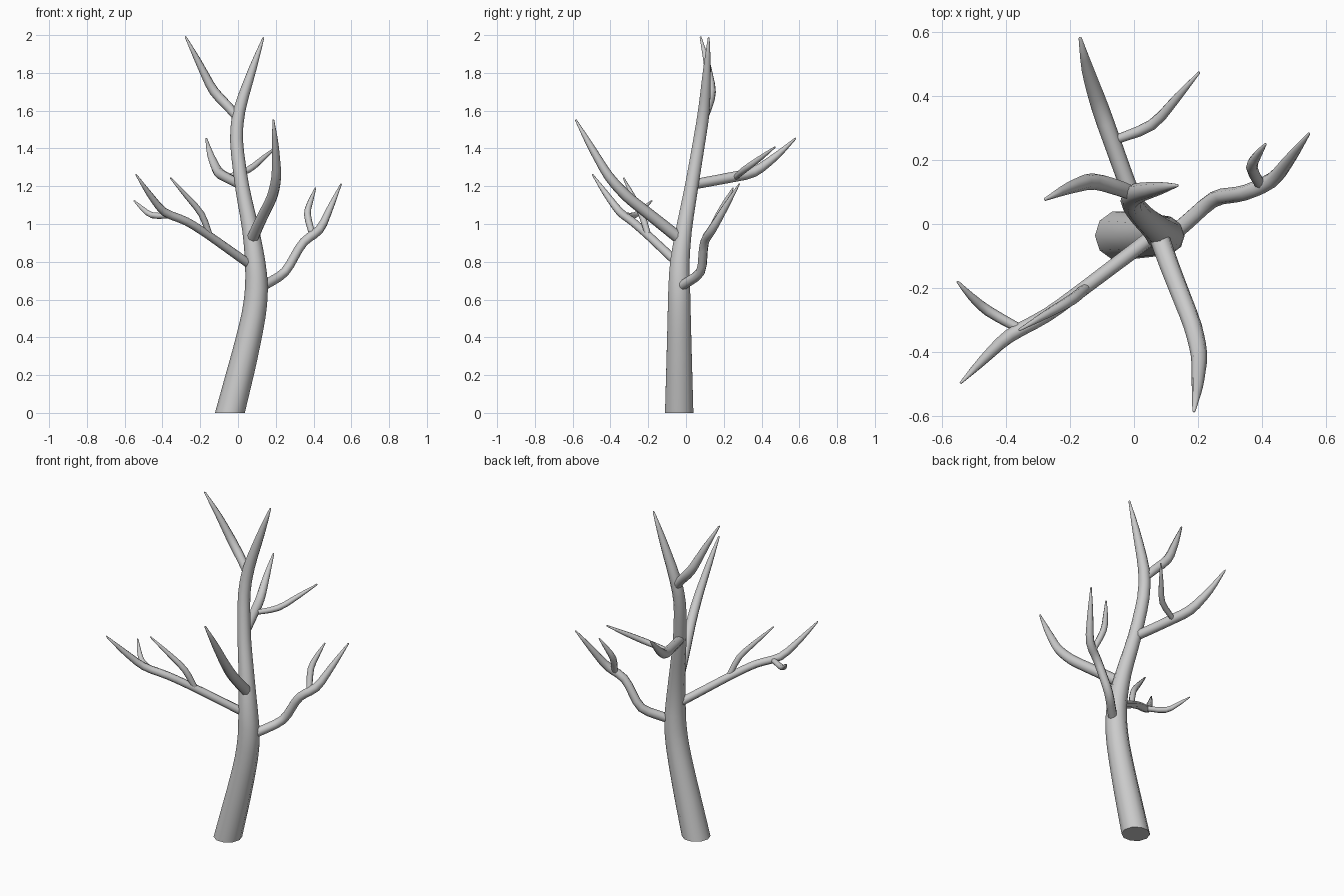
import bpy, bmesh, math
from mathutils import Vector


def round_corners(pts, cut):
    """Replace every inner point by three points so bends are soft."""
    out = [pts[0]]
    for a, b, c in zip(pts, pts[1:], pts[2:]):
        ta = min(0.4, cut / (a - b).xyz.length)
        tc = min(0.4, cut / (c - b).xyz.length)
        p, q = b.lerp(a, ta), b.lerp(c, tc)
        out += [p, (p + q) * 0.25 + b * 0.5, q]
    return out + [pts[-1]]


def limb(name, points, sides=8, cut=0.05, flat_base=False):
    """Tapered tube through (x, y, z, radius) points, with a pointed tip."""
    pts = round_corners([Vector(p) for p in points], cut)
    pos = [p.xyz for p in pts]
    bm = bmesh.new()
    rings, side = [], None
    for i, p in enumerate(pos):
        t = (pos[min(i + 1, len(pos) - 1)] - pos[max(i - 1, 0)]).normalized()
        if i == 0 and flat_base:
            t = Vector((0, 0, 1))
        if side is None:
            side = Vector((1, 0, 0)) if abs(t.x) < 0.8 else Vector((0, 1, 0))
        side = (side - t * side.dot(t)).normalized()
        up = t.cross(side)
        ring = []
        for k in range(sides):
            a = math.tau * k / sides
            ring.append(bm.verts.new(p + (side * math.cos(a) + up * math.sin(a)) * pts[i].w))
        rings.append(ring)
    for r0, r1 in zip(rings, rings[1:]):
        for k in range(sides):
            n = (k + 1) % sides
            bm.faces.new((r0[k], r0[n], r1[n], r1[k]))
    bm.faces.new(rings[0][::-1])
    tip = bm.verts.new(pos[-1] + (pos[-1] - pos[-2]).normalized() * pts[-1].w)
    for k in range(sides):
        bm.faces.new((rings[-1][k], rings[-1][(k + 1) % sides], tip))
    for f in bm.faces:
        f.smooth = len(f.verts) <= 4
    mesh = bpy.data.meshes.new(name)
    bm.to_mesh(mesh)
    bm.free()
    ob = bpy.data.objects.new(name, mesh)
    bpy.context.collection.objects.link(ob)
    return ob


# Trunk, leaning right and then back up to the right-hand top
limb("trunk", [(-.043, -.036, 0, .079), (.035, -.036, .3, .070), (.085, -.036, .52, .064),
               (.1, -.036, .66, .061), (.092, -.034, .8, .054), (.068, -.012, .97, .044),
               (.02, .03, 1.2, .037), (-.012, .072, 1.45, .034), (.003, .096, 1.6, .033),
               (.08, .112, 1.83, .021), (.134, .12, 1.985, .005)],
     sides=10, cut=0.08, flat_base=True)

# Top left fork
limb("top_fork", [(.005, .09, 1.55, .022), (-.04, .11, 1.61, .026), (-.13, .137, 1.70, .027),
                  (-.21, .11, 1.86, .018), (-.277, .077, 1.99, .005)])

# Front branch
limb("front_branch", [(.075, -.03, .92, .032), (.11, -.13, 1.0, .031), (.185, -.32, 1.15, .029),
                      (.205, -.41, 1.25, .026), (.198, -.51, 1.42, .018),
                      (.187, -.583, 1.55, .005)])

# Left branch and its twigs
limb("left_branch", [(.07, -.03, .78, .024), (-.155, -.2, .94, .022), (-.27, -.285, 1.015, .022),
                     (-.395, -.35, 1.06, .022), (-.475, -.428, 1.165, .016),
                     (-.54, -.495, 1.262, .004)])
limb("left_inner_twig", [(-.15, -.2, .94, .016), (-.19, -.235, 1.055, .018),
                         (-.27, -.28, 1.145, .014), (-.357, -.33, 1.243, .004)])
limb("left_outer_twig", [(-.36, -.325, 1.045, .015), (-.46, -.27, 1.042, .017),
                         (-.51, -.225, 1.085, .012), (-.55, -.18, 1.123, .004)])

# Right branch and its twig
limb("right_branch", [(.1, -.05, .655, .026), (.165, .005, .69, .026), (.25, .083, .74, .025),
                      (.345, .095, .91, .024), (.435, .135, .965, .025),
                      (.495, .215, 1.1, .017), (.546, .282, 1.212, .004)])
limb("right_twig", [(.395, .12, .94, .017), (.362, .178, 1.055, .019),
                    (.385, .215, 1.125, .014), (.41, .249, 1.19, .004)])

# Back branch and its twig
limb("back_branch", [(.012, .04, 1.21, .027), (-.03, .15, 1.23, .027), (-.105, .36, 1.27, .028),
                     (-.145, .48, 1.36, .020), (-.168, .58, 1.453, .005)])
limb("back_twig", [(-.065, .26, 1.245, .014), (.06, .305, 1.285, .018),
                   (.135, .395, 1.35, .014), (.203, .472, 1.408, .004)])
